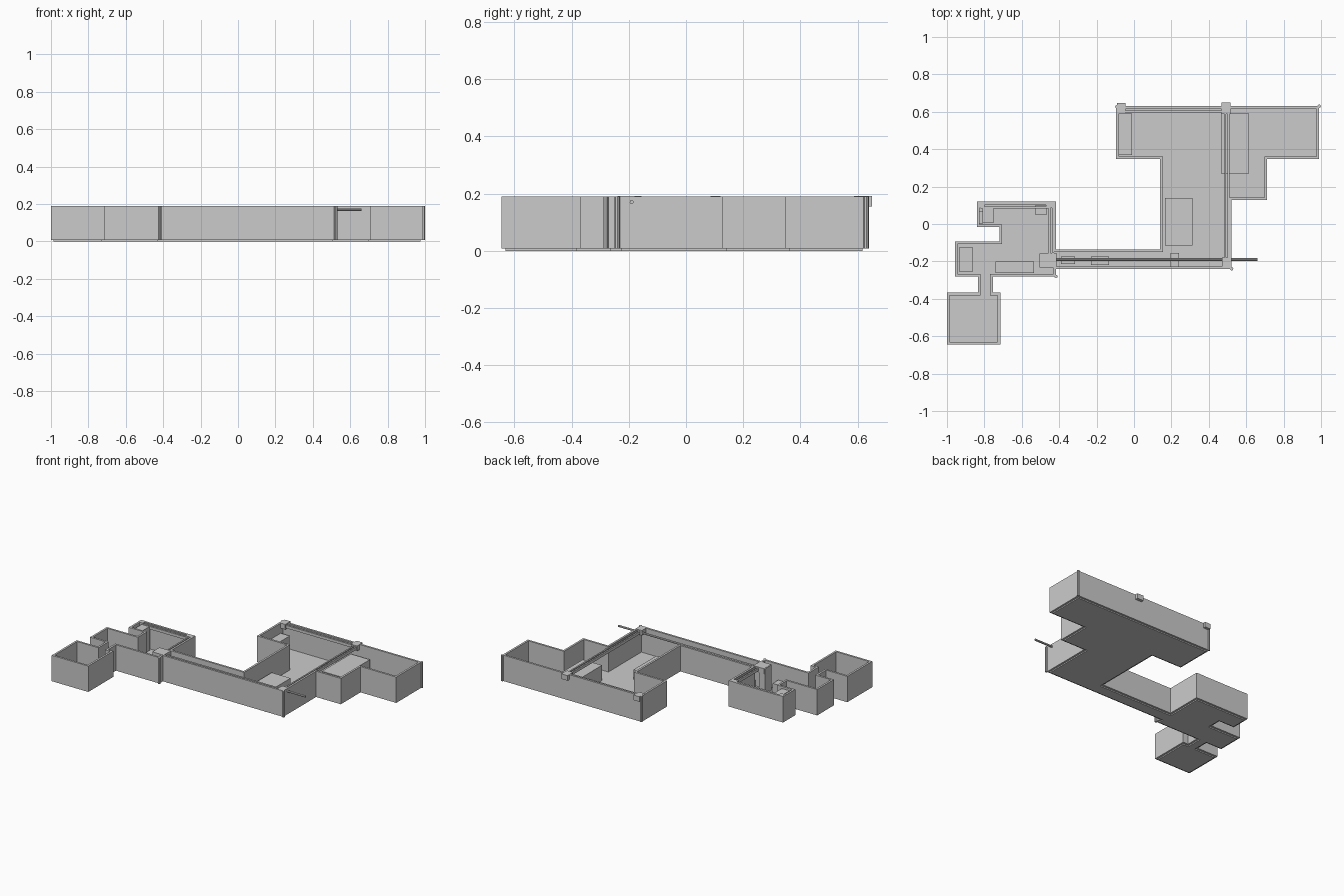
import bpy, bmesh
from mathutils import Vector, Matrix

if "Cube" in bpy.data.objects:
    bpy.data.objects.remove(bpy.data.objects["Cube"])

H, F, T = 0.19, 0.012, 0.014   # wall top, floor top, wall thickness

# outer outline of the connected rooms, clockwise seen from above
outline = [(-1, -.645), (-1, -.367), (-.835, -.367), (-.835, -.28), (-.957, -.28), (-.957, -.093),
           (-.72, -.093), (-.72, -.017), (-.84, -.017), (-.84, .12), (-.417, .12), (-.417, -.137),
           (.14, -.137), (.14, .347), (-.095, .347), (-.095, .63), (.99, .63), (.99, .347),
           (.712, .347), (.712, .127), (.52, .127), (.52, -.24), (-.417, -.24), (-.417, -.28),
           (-.755, -.28), (-.755, -.367), (-.715, -.367), (-.715, -.645)]


def inset(pts, d):
    """Move every edge of a clockwise right-angled outline inwards."""
    out = []
    for i, p in enumerate(pts):
        p = Vector(p)
        a = (p - Vector(pts[i - 1])).normalized()
        b = (Vector(pts[(i + 1) % len(pts)]) - p).normalized()
        out.append(p + d * Vector((a.y + b.y, -a.x - b.x)))
    return out


def finish(bm, name):
    bmesh.ops.recalc_face_normals(bm, faces=bm.faces)
    me = bpy.data.meshes.new(name)
    bm.to_mesh(me)
    bm.free()
    ob = bpy.data.objects.new(name, me)
    bpy.context.collection.objects.link(ob)
    return ob


def box(name, x0, x1, y0, y1, z0, z1):
    bm = bmesh.new()
    m = Matrix.Translation(((x0 + x1) / 2, (y0 + y1) / 2, (z0 + z1) / 2)) @ \
        Matrix.Diagonal((x1 - x0, y1 - y0, z1 - z0, 1))
    bmesh.ops.create_cube(bm, size=1, matrix=m)
    return finish(bm, name)


def rod(name, a, b, r, sides=8):
    a, b = Vector(a), Vector(b)
    rot = (b - a).to_track_quat('Z', 'Y').to_matrix().to_4x4()
    bm = bmesh.new()
    bmesh.ops.create_cone(bm, cap_ends=True, segments=sides, radius1=r, radius2=r,
                          depth=(b - a).length, matrix=Matrix.Translation((a + b) / 2) @ rot)
    return finish(bm, name)


# floor slab
inner = inset(outline, T)
bm = bmesh.new()
face = bm.faces.new([bm.verts.new((p.x, p.y, 0)) for p in inner])
ext = bmesh.ops.extrude_face_region(bm, geom=[face], use_keep_orig=True)
bmesh.ops.translate(bm, vec=(0, 0, F), verts=[v for v in ext["geom"] if isinstance(v, bmesh.types.BMVert)])
finish(bm, "floor")

# walls follow the outline as one closed ring
bm = bmesh.new()
rings = [[bm.verts.new((p[0], p[1], z)) for p in pts]
         for pts, z in ((outline, .008), (outline, H), (inner, H), (inner, .008))]
n = len(outline)
for k in range(4):
    a, b = rings[k], rings[(k + 1) % 4]
    for i in range(n):
        j = (i + 1) % n
        bm.faces.new((a[i], a[j], b[j], b[i]))
finish(bm, "walls")

# furniture blocks
for name, x0, x1, y0, y1, z in [
        ("storage_cabinet", -.08, -.01, .37, .59, .12), ("large_platform", .465, .615, .27, .59, .12),
        ("long_table", .165, .312, -.115, .14, .08), ("counter", -.74, -.535, -.262, -.2, .08),
        ("bench", -.935, -.86, -.255, -.125, .07), ("corridor_crate_a", -.39, -.315, -.215, -.175, .06),
        ("corridor_crate_b", -.23, -.135, -.22, -.175, .06), ("corridor_locker", .195, .24, -.232, -.155, .1),
        ("tall_cabinet", -.81, -.75, .005, .09, .18), ("side_cabinet", -.53, -.465, .05, .1, .1),
        ("corner_shelf", -.826, -.81, .0, .07, .12), ("passage_column", -.505, -.46, -.232, -.157, .19)]:
    box(name, x0, x1, y0, y1, F, z)

# junction boxes at the corners of the overhead rails
for i, (x0, x1, y0, y1) in enumerate([
        (-.09, -.045, .59, .648), (.468, .517, .587, .65), (.47, .52, -.24, -.18),
        (-.836, -.8, .085, .12), (-.47, -.42, .085, .12), (-.5, -.415, -.235, -.155)]):
    box(f"junction_box_{i}", x0, x1, y0, y1, .155, H + .001)

# double overhead rails
for i, (a, b) in enumerate([((.497, -.19), (.497, .6)), ((-.06, .61), (.49, .61)),
                            ((-.82, .098), (-.45, .098)), ((-.442, -.16), (-.442, .1))]):
    along_x = abs(a[1] - b[1]) < .01
    for s in (-.009, .009):
        dx, dy = (0, s) if along_x else (s, 0)
        box(f"rail_{i}", min(a[0], b[0]) + dx - (0 if along_x else .005),
            max(a[0], b[0]) + dx + (0 if along_x else .005),
            min(a[1], b[1]) + dy - (.005 if along_x else 0),
            max(a[1], b[1]) + dy + (.005 if along_x else 0), .163, .183)

# main pipe running the corridor and out past the end wall
rod("corridor_pipe", (-.43, -.19, .17), (.66, -.19, .17), .007)

# slim posts at outer corners
for x, y in [(.99, .63), (-.092, .627), (.522, -.24), (-.417, -.28)]:
    rod("corner_post", (x, y, .008), (x, y, H), .009)
